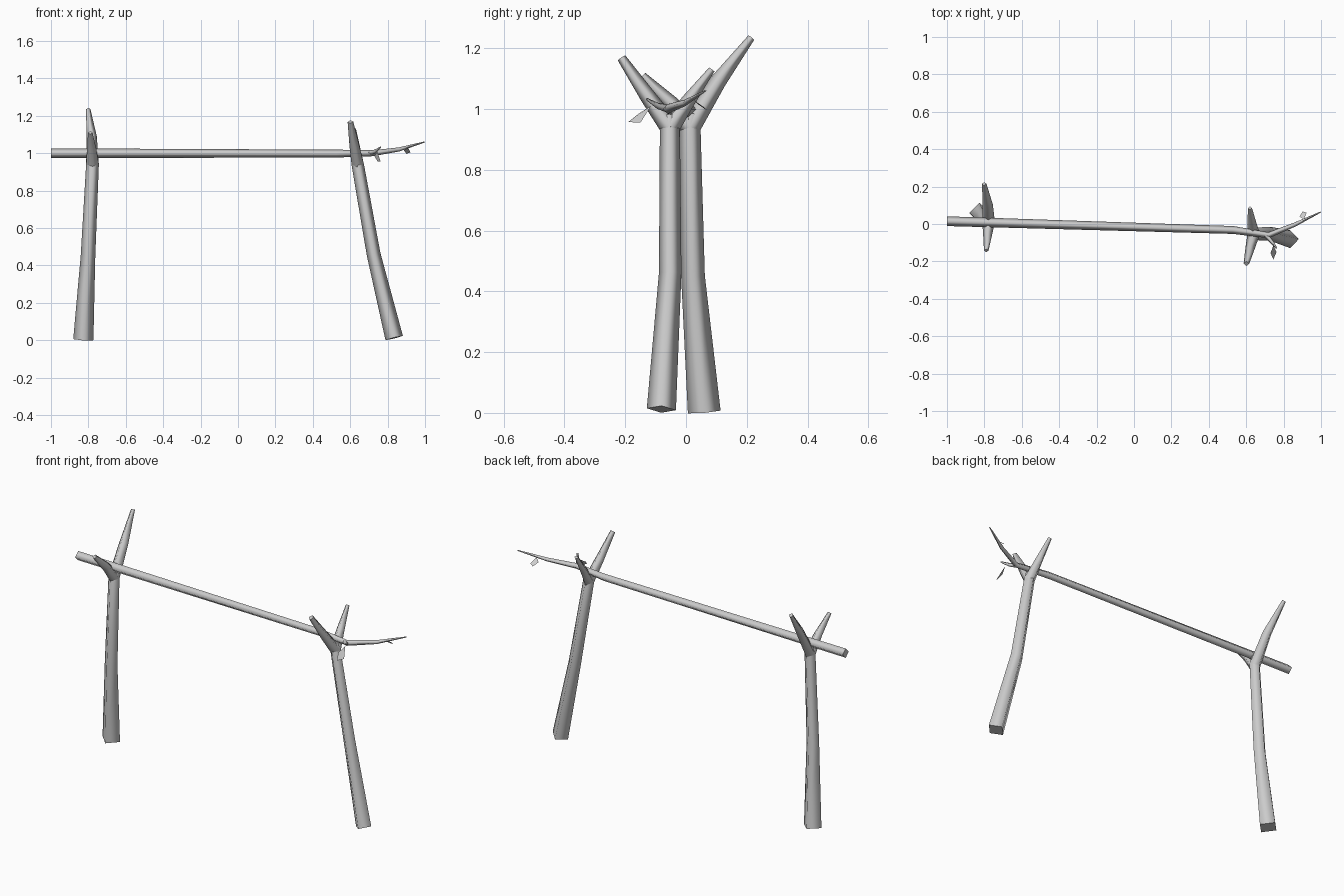
import bpy, bmesh
from mathutils import Vector

cube = bpy.data.objects.get("Cube")
if cube:
    bpy.data.objects.remove(cube)

grey = bpy.data.materials.new("plain_grey")
grey.use_nodes = True
grey.diffuse_color = (0.6, 0.6, 0.6, 1)
grey.node_tree.nodes["Principled BSDF"].inputs["Base Color"].default_value = (0.6, 0.6, 0.6, 1)


def add_object(name, bm):
    mesh = bpy.data.meshes.new(name)
    bm.to_mesh(mesh)
    bm.free()
    mesh.materials.append(grey)
    obj = bpy.data.objects.new(name, mesh)
    bpy.context.collection.objects.link(obj)
    return obj


def limb(name, path, ref=(1, 0, 0)):
    """Four-sided tapered limb through (x, y, z, radius) points, soft sides, crisp ends."""
    bm = bmesh.new()
    pts = [Vector(p[:3]) for p in path]
    rings = []
    for i, p in enumerate(pts):
        t = Vector()
        if i > 0:
            t += (p - pts[i - 1]).normalized()
        if i < len(pts) - 1:
            t += (pts[i + 1] - p).normalized()
        t.normalize()
        u = Vector(ref)
        u = (u - t * u.dot(t)).normalized()
        v = t.cross(u)
        rings.append([bm.verts.new(p + d * path[i][3]) for d in (u, v, -u, -v)])
    for a, b in zip(rings, rings[1:]):
        for k in range(4):
            n = (k + 1) % 4
            bm.faces.new((a[k], a[n], b[n], b[k])).smooth = True
    for cap in (rings[0][::-1], rings[-1]):
        for e in bm.faces.new(cap).edges:
            e.smooth = False
    bmesh.ops.recalc_face_normals(bm, faces=bm.faces)
    return add_object(name, bm)


def leaf(name, corners):
    bm = bmesh.new()
    bm.faces.new([bm.verts.new(c) for c in corners])
    return add_object(name, bm)


# Right forked post
right_fork = (-0.778, 0.014, 0.94, 0.034)
limb("right_post", [(-0.827, 0.06, 0.003, 0.054), (-0.802, 0.023, 0.45, 0.039),
                    right_fork, (-0.778, 0.022, 0.985, 0.026)])
limb("right_post_long_prong", [right_fork, (-0.782, 0.105, 1.09, 0.027), (-0.801, 0.215, 1.235, 0.012)])
limb("right_post_short_prong", [right_fork, (-0.782, -0.05, 1.02, 0.025), (-0.79, -0.142, 1.11, 0.012)])

# Left forked post
left_fork = (0.64, -0.053, 0.94, 0.033)
limb("left_post", [(0.835, -0.081, 0.012, 0.048), (0.725, -0.052, 0.46, 0.037),
                   left_fork, (0.635, -0.055, 0.98, 0.024)])
limb("left_post_long_prong", [left_fork, (0.622, -0.125, 1.04, 0.026), (0.601, -0.212, 1.168, 0.015)])
limb("left_post_short_prong", [left_fork, (0.63, 0.01, 1.03, 0.023), (0.62, 0.085, 1.13, 0.011)])

# Crossbeam with a twig at its thin end
up = (0, 0, 1)
limb("crossbeam", [(-1.0, 0.015, 1.0, 0.026), (0.53, -0.032, 0.998, 0.021),
                   (0.72, -0.06, 1.0, 0.016), (0.86, -0.003, 1.02, 0.011),
                   (0.998, 0.064, 1.06, 0.003)], up)
limb("crossbeam_twig", [(0.70, -0.055, 1.0, 0.014), (0.735, -0.093, 1.01, 0.01),
                        (0.763, -0.13, 1.033, 0.004)], up)

# Leaves hanging from the twigs
leaf("twig_leaf", [(0.745, -0.115, 1.01), (0.762, -0.15, 0.955), (0.745, -0.19, 0.957), (0.73, -0.155, 0.985)])
leaf("tip_leaf", [(0.908, 0.025, 1.03), (0.922, 0.06, 1.005), (0.902, 0.067, 0.997), (0.885, 0.04, 1.015)])
